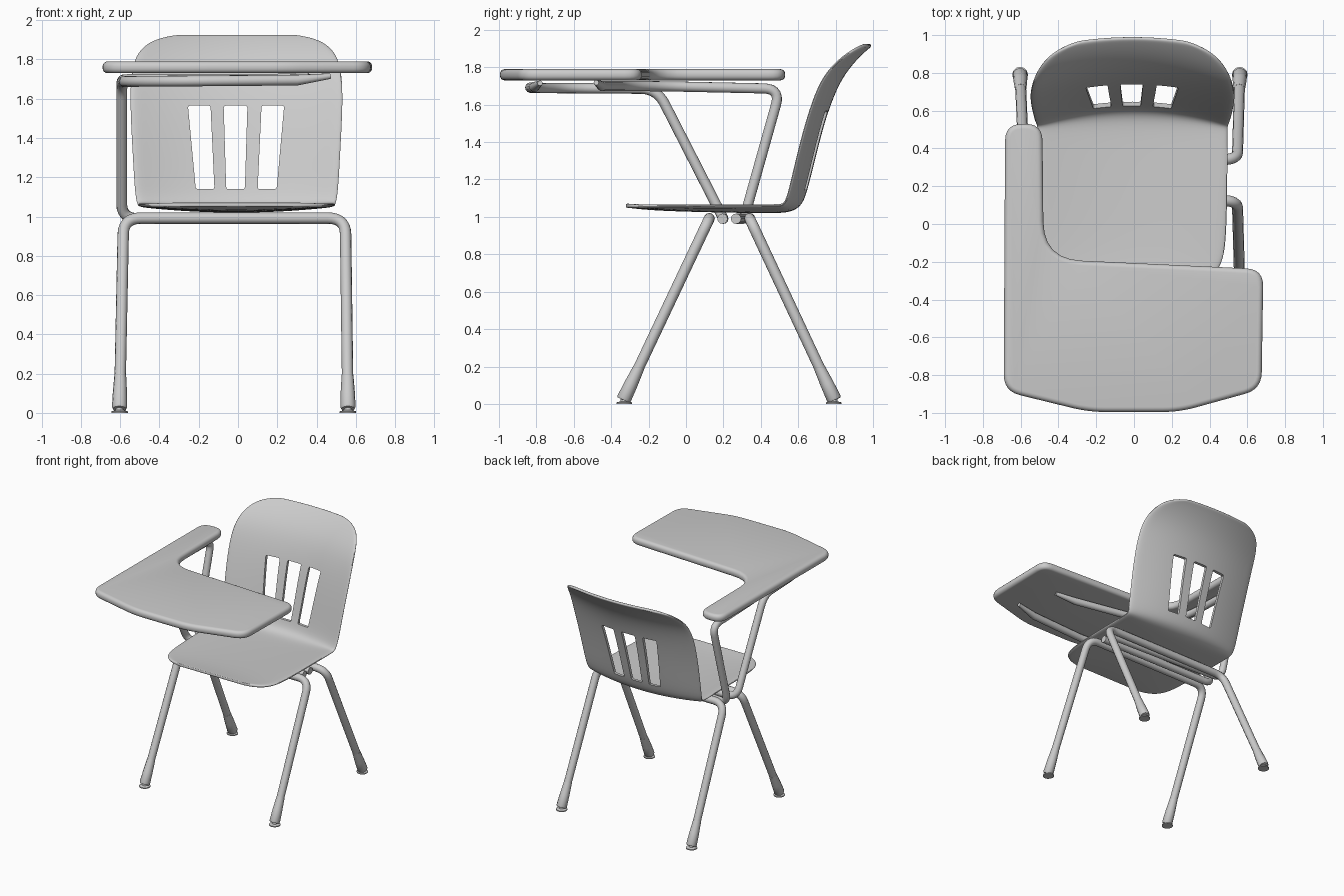
import bpy, bmesh
from mathutils import Vector

if "Cube" in bpy.data.objects:
    bpy.data.objects.remove(bpy.data.objects["Cube"])


def finish(obj, angle=0.6):
    """Bake curve / modifiers to a mesh and smooth it."""
    bpy.context.view_layer.update()
    dg = bpy.context.evaluated_depsgraph_get()
    mesh = bpy.data.meshes.new_from_object(obj.evaluated_get(dg))
    name = obj.name
    bpy.data.objects.remove(obj)
    new = bpy.data.objects.new(name, mesh)
    bpy.context.collection.objects.link(new)
    bpy.ops.object.select_all(action='DESELECT')
    new.select_set(True)
    bpy.context.view_layer.objects.active = new
    bpy.ops.object.shade_smooth_by_angle(angle=angle)
    return new


def from_bmesh(name, bm):
    bmesh.ops.recalc_face_normals(bm, faces=bm.faces)
    mesh = bpy.data.meshes.new(name)
    bm.to_mesh(mesh)
    bm.free()
    obj = bpy.data.objects.new(name, mesh)
    bpy.context.collection.objects.link(obj)
    return obj


def fillet(pts, radii, steps=7, closed=False):
    """Round the corners of a path with quadratic arcs."""
    pts = [Vector(p) for p in pts]
    out, n = [], len(pts)
    for i, p in enumerate(pts):
        r = radii[i]
        if r == 0 or (not closed and i in (0, n - 1)):
            out.append(p)
            continue
        a = p + (pts[i - 1] - p).normalized() * r
        b = p + (pts[(i + 1) % n] - p).normalized() * r
        for k in range(steps + 1):
            t = k / steps
            out.append(a * (1 - t) ** 2 + p * (2 * t * (1 - t)) + b * t ** 2)
    return out


def tube(name, pts, radii):
    cu = bpy.data.curves.new(name, 'CURVE')
    cu.dimensions = '3D'
    cu.bevel_depth = 1.0
    cu.bevel_resolution = 4
    cu.use_fill_caps = True
    sp = cu.splines.new('POLY')
    sp.points.add(len(pts) - 1)
    for i, p in enumerate(pts):
        sp.points[i].co = (*p, 1)
        sp.points[i].radius = radii[i] if isinstance(radii, list) else radii
    obj = bpy.data.objects.new(name, cu)
    bpy.context.collection.objects.link(obj)
    return finish(obj)


def prism(name, outline, direction):
    bm = bmesh.new()
    f = bm.faces.new([bm.verts.new(p) for p in outline])
    ext = bmesh.ops.extrude_face_region(bm, geom=[f])
    bmesh.ops.translate(bm, vec=direction,
                        verts=[v for v in ext['geom'] if isinstance(v, bmesh.types.BMVert)])
    # keep the starting face as the closing cap
    if not f.is_valid:
        bmesh.ops.holes_fill(bm, edges=[e for e in bm.edges if e.is_boundary])
    return from_bmesh(name, bm)


# Seat and backrest shell: rows of (y, z, half width, side bow in y, side rise in z)
rows = [(-.322, 1.06, .27, 0, 0), (-.312, 1.06, .36, 0, 0), (-.27, 1.055, .44, 0, .003),
        (-.19, 1.047, .485, 0, .01), (-.05, 1.04, .50, 0, .018), (.2, 1.034, .505, 0, .026),
        (.44, 1.03, .505, .0, .03), (.55, 1.032, .505, .04, .028), (.605, 1.06, .51, .075, .012),
        (.635, 1.12, .52, .08, 0), (.69, 1.35, .533, .08, 0), (.752, 1.58, .545, .075, 0),
        (.815, 1.73, .54, .08, 0), (.88, 1.82, .515, .08, 0), (.935, 1.877, .465, .075, 0),
        (.97, 1.908, .39, .07, 0), (.988, 1.922, .28, .06, 0)]
bm = bmesh.new()
N = 14
grid = []
for y, z, w, bow, rise in rows:
    line = []
    for i in range(N + 1):
        x = w * (2 * i / N - 1)
        q = (x / .5) ** 2
        line.append(bm.verts.new((x - .008, y - bow * q, z + rise * q)))
    grid.append(line)
for a, b in zip(grid, grid[1:]):
    for i in range(N):
        bm.faces.new((a[i], a[i + 1], b[i + 1], b[i]))
shell = from_bmesh("seat_shell", bm)
sol = shell.modifiers.new("thickness", 'SOLIDIFY')
sol.thickness, sol.offset = .022, 0
sub = shell.modifiers.new("smooth", 'SUBSURF')
sub.levels = sub.render_levels = 2

# Three tapered slots through the backrest
cutters = []
for x0, x1, x2, x3 in ((-.215, -.12, -.14, -.255), (-.06, .035, .048, -.073), (.1, .197, .235, .12)):
    corners = [(x0, .4, 1.14), (x1, .4, 1.14), (x2, .4, 1.565), (x3, .4, 1.565)]
    cut = prism("slot_cutter", fillet(corners, [.012] * 4, 3, True), (0, .6, 0))
    cut.hide_render = True
    cutters.append(cut)
    bo = shell.modifiers.new("slot", 'BOOLEAN')
    bo.operation, bo.solver, bo.object = 'DIFFERENCE', 'EXACT', cut
finish(shell)
for c in cutters:
    bpy.data.objects.remove(c)

# L-shaped writing top with rounded edge
outline = [(-.682, .53), (-.485, .53), (-.478, -.185), (.45, -.228), (.685, -.24),
           (.675, -.875), (.24, -.995), (-.24, -.995), (-.69, -.885)]
rad = [.09, .09, .2, 0, .09, .09, .09, .09, .09]
desk = prism("writing_top", fillet([(x, y, 1.73) for x, y in outline], rad, 6, True), (0, 0, .06))
bev = desk.modifiers.new("round_edge", 'BEVEL')
bev.width, bev.segments, bev.limit_method = .026, 5, 'ANGLE'
bev.angle_limit = 1.0
bev.use_clamp_overlap = False
finish(desk)

# Leg frames: each pair is one bent tube under the seat, with sleeves and glides
R = .029
for part, y_top, y_foot in (("front", .125, -.33), ("rear", .34, .79)):
    left_foot, right_foot = (-.603, y_foot, .03), (.56, y_foot, .03)
    left_top, right_top = (-.583, y_top, .992), (.547, y_top, .992)
    tube(part + "_leg_frame",
         fillet([left_foot, left_top, right_top, right_foot], [0, .09, .09, 0]), R)
    for side, foot, top in (("left", left_foot, left_top), ("right", right_foot, right_top)):
        f, t = Vector(foot), Vector(top)
        tube(f"{part}_{side}_leg_sleeve", [f.lerp(t, k) for k in (-.01, 0, .08, .17)],
             [.034, .039, .036, .03])
        tube(f"{part}_{side}_glide", [(f.x, f.y, z) for z in (0, .008, .014, .04)],
             [.042, .042, .02, .018])

# Arm tubes: cross under the seat, rise on one side, run under the writing top
# and narrow to tips pressed against it
front = fillet([(.46, .195, .99), (-.592, .2, .99), (-.592, -.155, 1.685), (-.575, -.64, 1.688),
                (-.3, -.84, 1.69), (.3, -.81, 1.695)], [0, .08, .09, .15, .15, 0])
rear = fillet([(.46, .268, .99), (-.592, .31, .99), (-.592, .505, 1.685), (-.585, -.1, 1.698),
               (-.4, -.33, 1.7), (.2, -.45, 1.7)], [0, .08, .09, .14, .14, 0])
for name, path, tip in (("front_arm_tube", front, (.47, -.78, 1.715)),
                        ("rear_arm_tube", rear, (.36, -.48, 1.718))):
    tube(name, path + [Vector(tip)], [R * .95] * len(path) + [.014])
